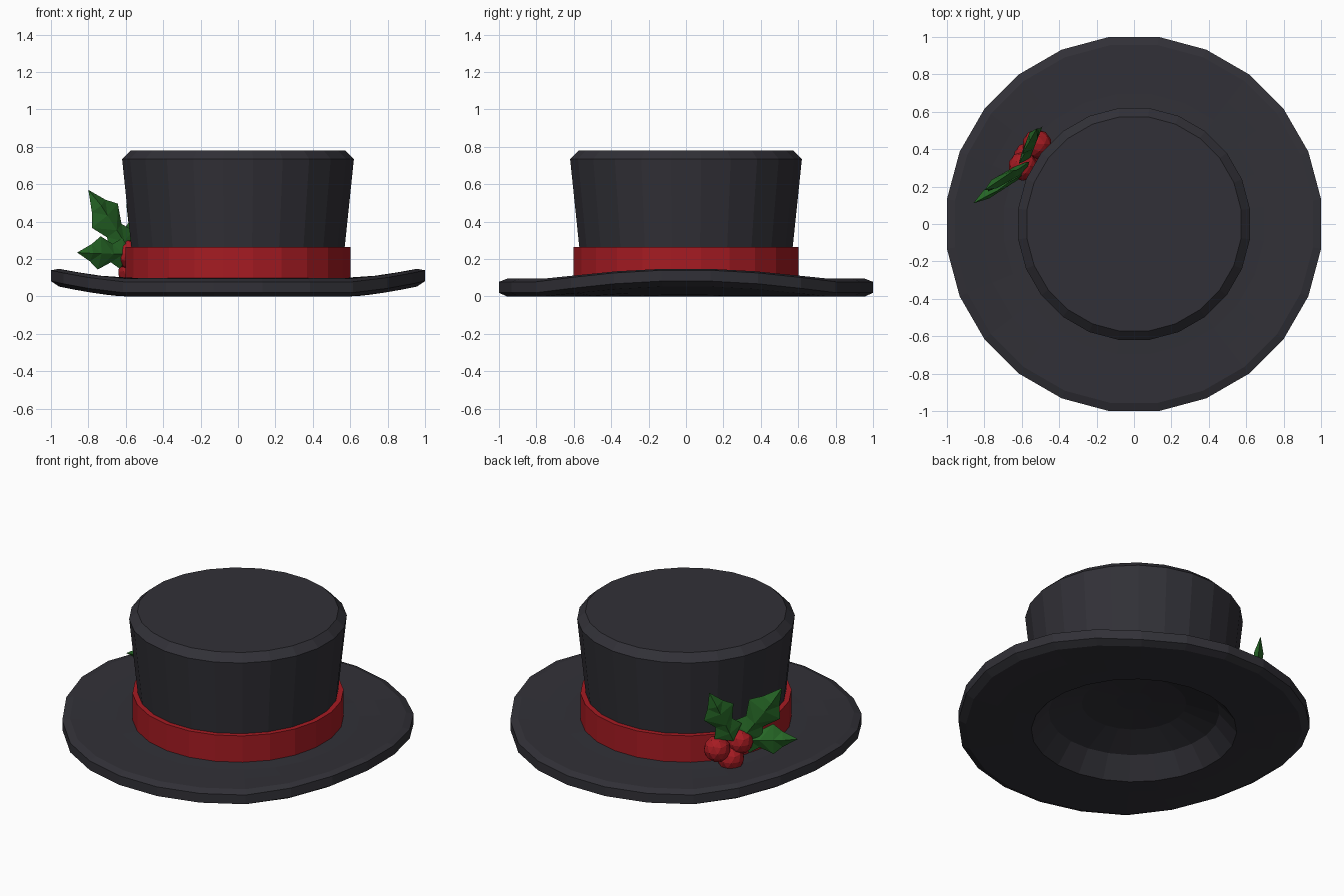
import bpy, bmesh, math
from mathutils import Vector

if "Cube" in bpy.data.objects:
    bpy.data.objects.remove(bpy.data.objects["Cube"])

N = 24


def material(name, rgb):
    m = bpy.data.materials.new(name)
    m.diffuse_color = (*rgb, 1)
    m.use_nodes = True
    m.node_tree.nodes["Principled BSDF"].inputs["Base Color"].default_value = m.diffuse_color
    return m


def add_object(name, bm, mat):
    bmesh.ops.recalc_face_normals(bm, faces=bm.faces)
    me = bpy.data.meshes.new(name)
    bm.to_mesh(me)
    bm.free()
    me.materials.append(mat)
    ob = bpy.data.objects.new(name, me)
    bpy.context.collection.objects.link(ob)
    return ob


def lift(x):
    # upward curl of the brim towards the left and right
    return 0.062 * (max(0, abs(x) - 0.6) / 0.4) ** 1.4


def lathe(name, profile, mat, closed=False, curl=False):
    bm = bmesh.new()
    rings = []
    for r, z in profile:
        ring = []
        for i in range(N):
            a = math.tau * (i + 0.5) / N
            x, y = r * math.cos(a), r * math.sin(a)
            ring.append(bm.verts.new((x, y, z + (lift(x) if curl and z < 0.2 else 0))))
        rings.append(ring)
    pairs = list(zip(rings, rings[1:]))
    if closed:
        pairs.append((rings[-1], rings[0]))
    else:
        bm.faces.new(rings[0])
        bm.faces.new(rings[-1])
    for a, b in pairs:
        for i in range(N):
            j = (i + 1) % N
            bm.faces.new((a[i], a[j], b[j], b[i]))
    return add_object(name, bm, mat)


felt = material("dark_felt", (0.031, 0.030, 0.038))
red = material("red", (0.38, 0.011, 0.016))
green = material("leaf_green", (0.02, 0.14, 0.02))

# Crown and curled brim in one profile, from the domed recess underneath to the top
lathe("hat_body", [
    (0.10, 0.195), (0.30, 0.18), (0.49, 0.12), (0.59, 0.0), (0.70, 0.0), (0.82, 0.0),
    (0.965, 0.0), (1.009, 0.02), (1.009, 0.078), (0.965, 0.095), (0.82, 0.095),
    (0.70, 0.095), (0.56, 0.10), (0.575, 0.26), (0.625, 0.735), (0.578, 0.78)],
    felt, curl=True)

# Hat band
lathe("hat_band", [(0.606, 0.09), (0.606, 0.265), (0.56, 0.265), (0.56, 0.09)],
      red, closed=True)

# Holly leaves: spiky outline with a ridge on both faces
OUTLINE = [(0.0, 0.05), (0.16, 0.25), (0.34, 0.15), (0.58, 0.27), (0.74, 0.14), (1.0, 0.0)]


def leaf(name, base, tip, normal):
    base, tip = Vector(base), Vector(tip)
    length = (tip - base).length
    u = (tip - base).normalized()
    v = Vector(normal).cross(u).normalized()
    n = u.cross(v)
    bm = bmesh.new()

    def point(a, b, c):
        return bm.verts.new(base + u * a * length + v * b * length + n * c)

    end = point(1, 0, 0)
    body = OUTLINE[:-1]
    front = [point(a, 0, 0.03) for a, b in body] + [end]
    back = [point(a, 0, -0.024) for a, b in body] + [end]
    for side in (1, -1):
        edge = [point(a, side * b, 0) for a, b in body] + [end]
        for ridge in (front, back):
            for i in range(len(body)):
                bm.faces.new((ridge[i], edge[i], edge[i + 1]))
                if ridge[i + 1] is not end:
                    bm.faces.new((ridge[i], edge[i + 1], ridge[i + 1]))
        bm.faces.new((front[0], edge[0], back[0]))
    return add_object(name, bm, green)


leaf("leaf_upper_outer", (-0.59, 0.30, 0.24), (-0.80, 0.18, 0.57), (-0.66, 0.75, 0.05))
leaf("leaf_upper_inner", (-0.575, 0.365, 0.26), (-0.52, 0.51, 0.59), (-0.80, 0.60, 0))
leaf("leaf_side", (-0.58, 0.29, 0.23), (-0.86, 0.11, 0.235), (-0.60, 0.80, 0.15))

# Berries
for i, c in enumerate([(-0.518, 0.428, 0.203), (-0.594, 0.309, 0.229), (-0.566, 0.359, 0.133)]):
    bm = bmesh.new()
    bmesh.ops.create_icosphere(bm, subdivisions=2, radius=0.078)
    bmesh.ops.translate(bm, verts=bm.verts, vec=c)
    add_object(f"berry_{i + 1}", bm, red)
